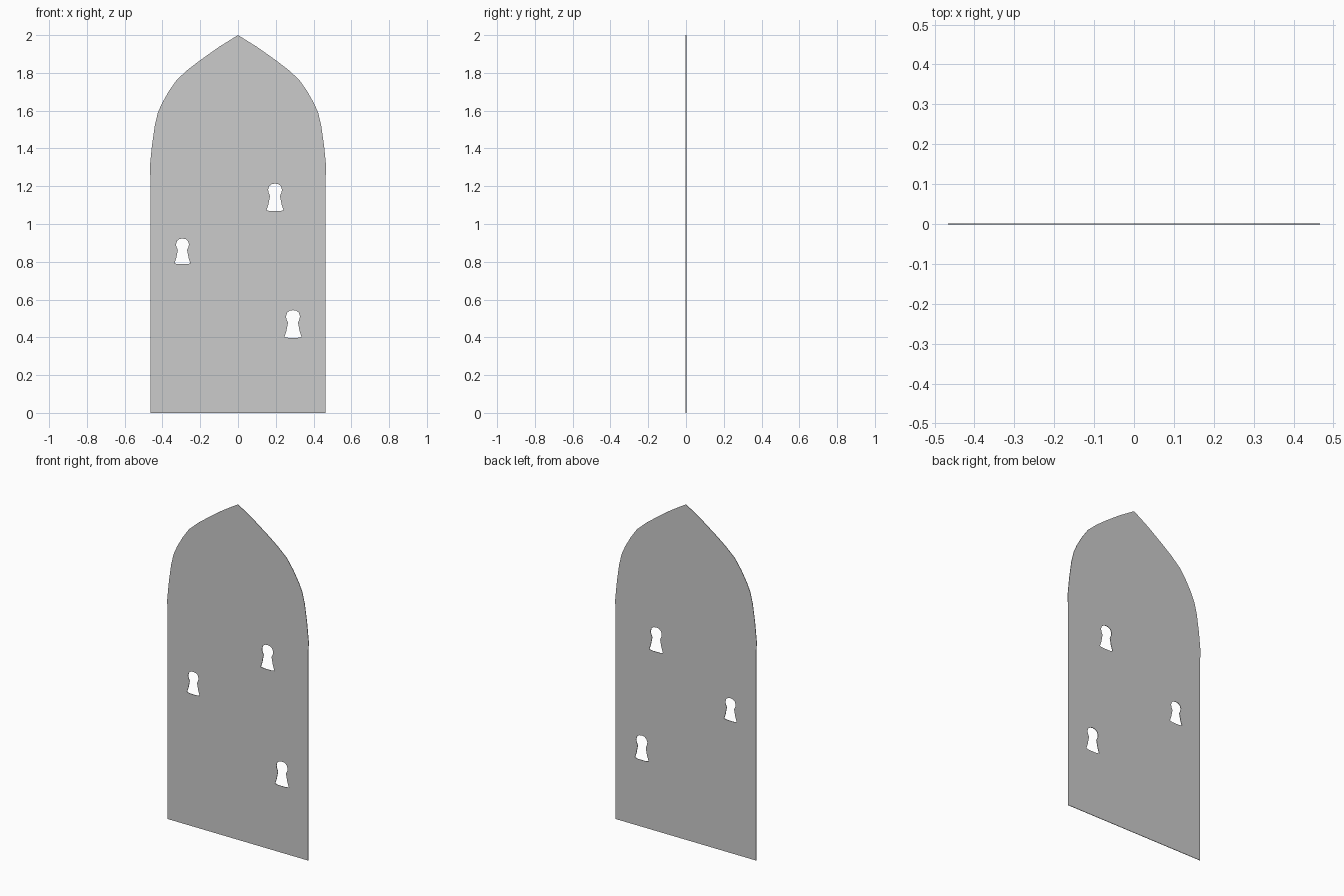
import bpy
from math import radians

if "Cube" in bpy.data.objects:
    bpy.data.objects.remove(bpy.data.objects["Cube"])

THICKNESS = 0.003

curve = bpy.data.curves.new("arched_door", 'CURVE')
curve.dimensions = '2D'
curve.fill_mode = 'BOTH'
curve.extrude = THICKNESS / 2


def add_loop(points):
    spline = curve.splines.new('POLY')
    spline.points.add(len(points) - 1)
    for p, (x, z) in zip(spline.points, points):
        p.co = (x, z, 0, 1)
    spline.use_cyclic_u = True


def mirrored(half, tip):
    return half + [tip] + [(-x, z) for x, z in reversed(half)]


# Pointed-arch outline, right half from the floor up
outline = [(0.464, 0), (0.464, 1.25), (0.467, 1.30), (0.455, 1.42), (0.44, 1.525),
           (0.424, 1.59), (0.402, 1.64), (0.365, 1.705), (0.323, 1.765),
           (0.262, 1.82), (0.196, 1.87), (0.10, 1.938)]
add_loop(mirrored(outline, (0, 2.0)))

# Keyhole profile, half width and height in units of the hole height
keyhole = [(0.16, 0.0), (0.31, 0.03), (0.24, 0.24), (0.18, 0.55), (0.24, 0.69),
           (0.25, 0.79), (0.21, 0.91), (0.12, 0.98)]
for cx, z0, size in ((0.196, 1.068, 0.146), (-0.294, 0.787, 0.136), (0.291, 0.397, 0.147)):
    add_loop([(cx + x * size, z0 + z * size) for x, z in mirrored(keyhole, (0, 1.0))])

door = bpy.data.objects.new("arched_door", curve)
bpy.context.collection.objects.link(door)
door.rotation_euler = (radians(90), 0, 0)

# Turn the filled curve into a clean mesh panel
bpy.context.view_layer.objects.active = door
door.select_set(True)
bpy.ops.object.convert(target='MESH')
bpy.ops.object.transform_apply(location=False, rotation=True, scale=False)
bpy.ops.object.shade_smooth_by_angle(angle=radians(30))
